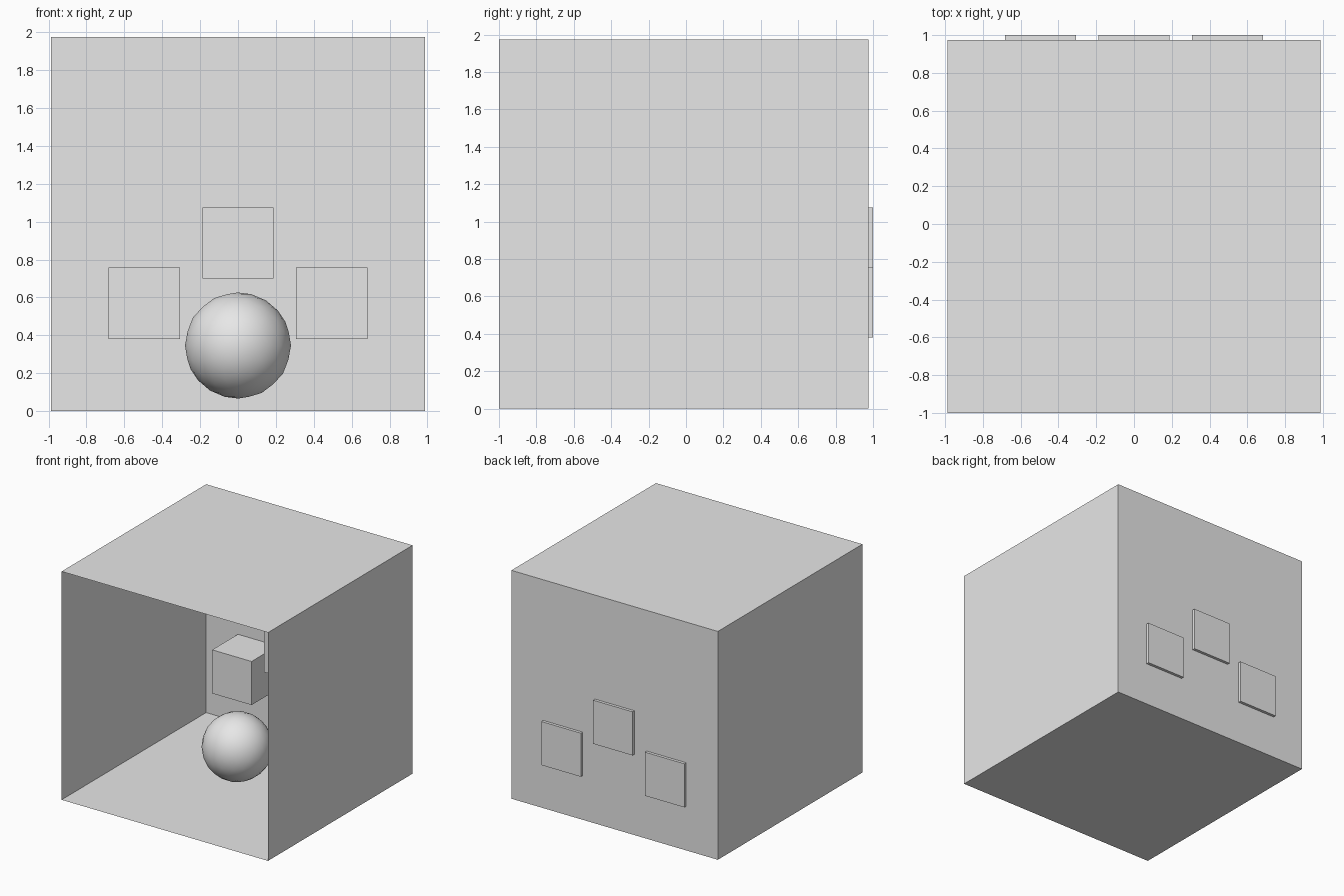
import bpy, bmesh
from mathutils import Matrix, Vector

old = bpy.data.objects.get("Cube")
if old:
    bpy.data.objects.remove(old, do_unlink=True)

# One plain grey for everything
grey = bpy.data.materials.new("light_grey")
grey.use_nodes = True
colour = (0.8, 0.8, 0.8, 1)
grey.diffuse_color = colour
grey.node_tree.nodes["Principled BSDF"].inputs["Base Color"].default_value = colour


def finish(name, bm, smooth=False):
    mesh = bpy.data.meshes.new(name)
    for face in bm.faces:
        face.smooth = smooth
    bm.to_mesh(mesh)
    bm.free()
    mesh.materials.append(grey)
    obj = bpy.data.objects.new(name, mesh)
    bpy.context.collection.objects.link(obj)
    return obj


def cube(centre, size):
    bm = bmesh.new()
    bmesh.ops.create_cube(bm, size=size, matrix=Matrix.Translation(centre))
    return bm


# Thin-walled room, open at the front
ROOM = 1.975
room = cube((0, ROOM / 2 - 1, ROOM / 2), ROOM)
front = [f for f in room.faces if f.normal.y < -0.5]
bmesh.ops.delete(room, geom=front, context='FACES_ONLY')
finish("open_room", room)

# Three blocks pushed through the back wall
BLOCK = 0.377
for name, x, z in (("right_block", -0.495, 0.57),
                   ("middle_block", 0, 0.887),
                   ("left_block", 0.495, 0.57)):
    finish(name, cube((x, 1 - BLOCK / 2, z), BLOCK))

# Ball floating just above the floor
ball = bmesh.new()
bmesh.ops.create_icosphere(ball, subdivisions=3, radius=0.28,
                           matrix=Matrix.Translation((0, -0.01, 0.346)))
finish("ball", ball, smooth=True)
